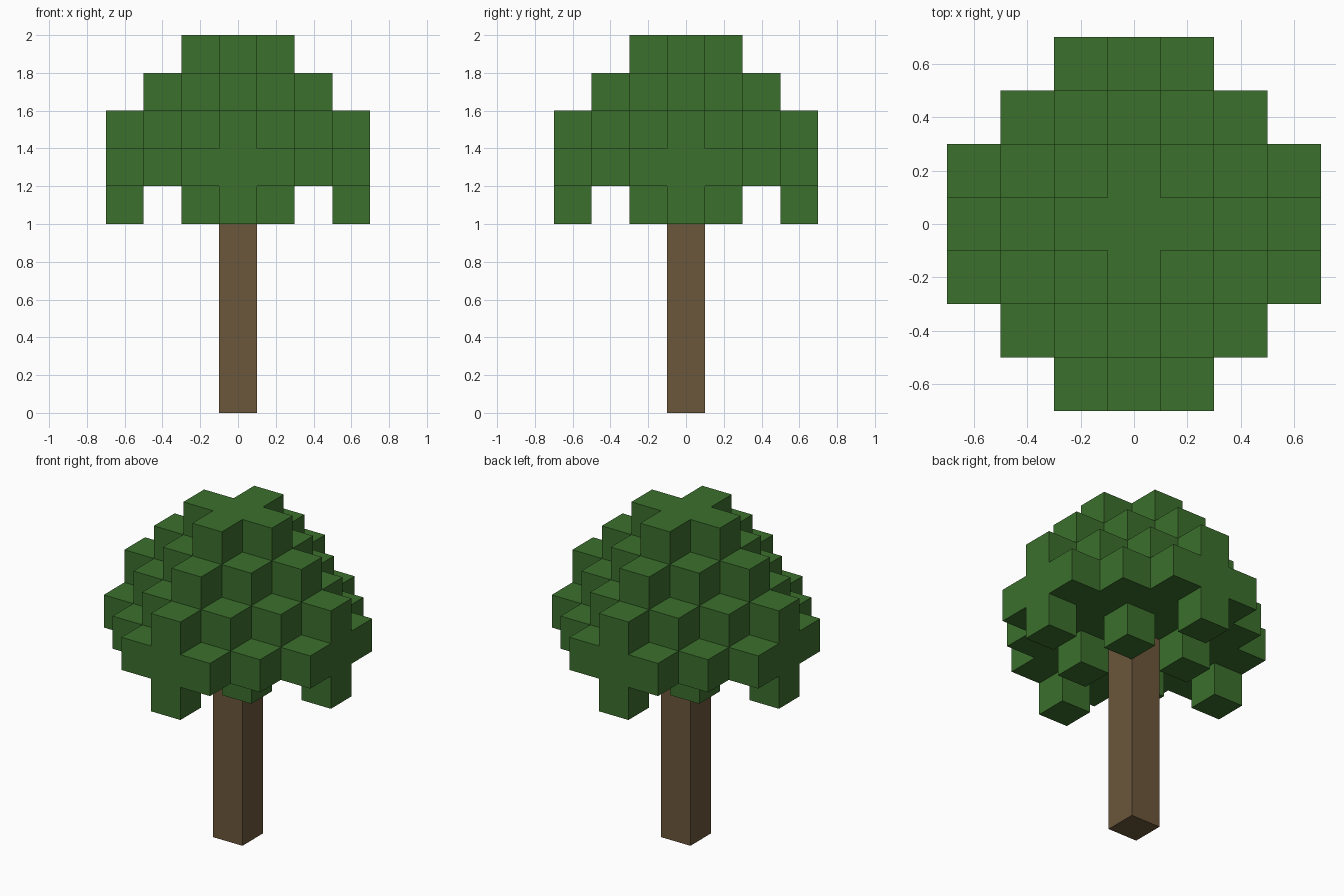
import bpy
import bmesh
from mathutils import Matrix, Vector

cube = bpy.data.objects.get("Cube")
if cube:
    bpy.data.objects.remove(cube, do_unlink=True)

CELL = 0.2
CROWN_BASE = 1.0


def make_material(name, color):
    mat = bpy.data.materials.new(name)
    mat.use_nodes = True
    mat.diffuse_color = color
    mat.node_tree.nodes["Principled BSDF"].inputs["Base Color"].default_value = color
    return mat


def make_object(name, bm, mat):
    mesh = bpy.data.meshes.new(name)
    bm.to_mesh(mesh)
    bm.free()
    mesh.materials.append(mat)
    obj = bpy.data.objects.new(name, mesh)
    bpy.context.collection.objects.link(obj)
    return obj


def is_leaf(i, j, k):
    """Stepped diamond crown; its lowest layer is only hanging blocks."""
    if max(abs(i), abs(j)) > 3 or not 0 <= k <= 4:
        return False
    if k == 0:
        return sorted((abs(i), abs(j))) in ([0, 3], [1, 1])
    return abs(i) + abs(j) + abs(k - 1) <= 4


def add_face(bm, centre, normal):
    """One outward-facing square on the side of a block."""
    u = Vector((normal.y, normal.z, normal.x))
    v = normal.cross(u)
    middle = centre + normal * CELL / 2
    corners = ((-1, -1), (1, -1), (1, 1), (-1, 1))
    bm.faces.new([bm.verts.new(middle + (u * a + v * b) * CELL / 2)
                  for a, b in corners])


leaf_green = make_material("leaf green", (0.045, 0.162, 0.026, 1))
bark_brown = make_material("bark brown", (0.147, 0.095, 0.044, 1))

# Crown: only the exposed block sides, with flat regions merged
directions = [Vector(d) * s for d in ((1, 0, 0), (0, 1, 0), (0, 0, 1)) for s in (1, -1)]
bm = bmesh.new()
for i in range(-3, 4):
    for j in range(-3, 4):
        for k in range(5):
            if not is_leaf(i, j, k):
                continue
            centre = Vector((i * CELL, j * CELL, CROWN_BASE + (k + 0.5) * CELL))
            for d in directions:
                if not is_leaf(i + int(d.x), j + int(d.y), k + int(d.z)):
                    add_face(bm, centre, d)
bmesh.ops.remove_doubles(bm, verts=bm.verts, dist=0.001)
bmesh.ops.dissolve_limit(bm, angle_limit=0.01, verts=bm.verts, edges=bm.edges)
make_object("leaf_crown", bm, leaf_green)

# Trunk: square post reaching the underside of the crown
height = CROWN_BASE + CELL
bm = bmesh.new()
bmesh.ops.create_cube(bm, size=1, matrix=Matrix.Translation((0, 0, height / 2))
                      @ Matrix.Diagonal((CELL, CELL, height, 1)))
make_object("trunk", bm, bark_brown)
